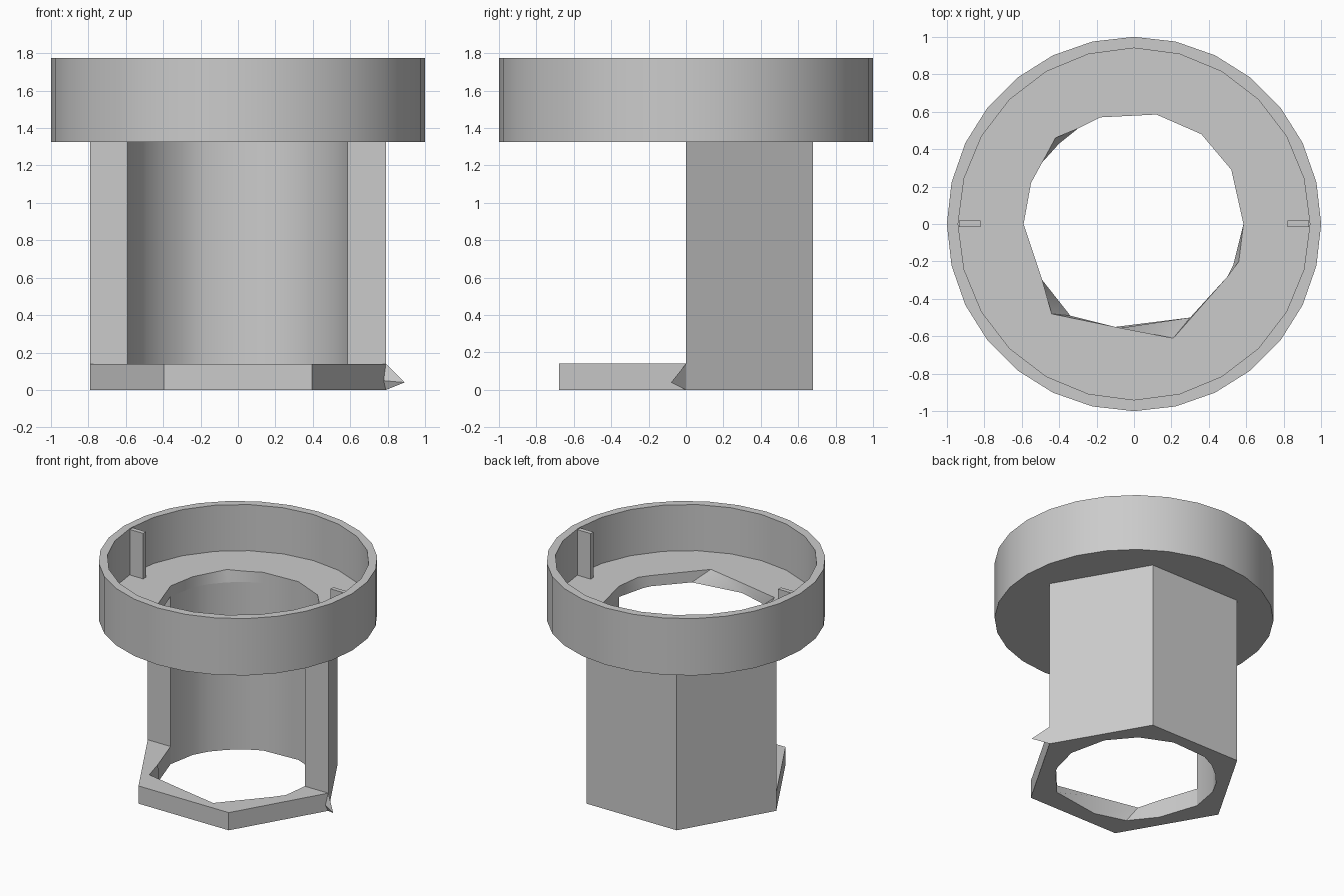
import bpy, bmesh, math

cube = bpy.data.objects.get("Cube")
if cube:
    bpy.data.objects.remove(cube, do_unlink=True)

grey = bpy.data.materials.new("plain grey")
grey.use_nodes = True
grey.diffuse_color = (0.6, 0.6, 0.6, 1)
grey.node_tree.nodes["Principled BSDF"].inputs["Base Color"].default_value = (0.6, 0.6, 0.6, 1)

FLANGE_Z, FLOOR_Z, TOP_Z, RING_Z = 1.325, 1.41, 1.775, 0.14
R = 0.79          # hexagon corner radius
H = 0.68          # hexagon half depth

# Bore outline: back arc from right to left, then the uneven front arcs
back_low = [(-.59, 0), (-.55, .22), (-.49, .33), (-.4, .43), (-.3, .51), (-.18, .57),
            (.12, .585), (.36, .48), (.52, .29), (.585, 0)]
back_high = [(-.42, .46) if p == (-.4, .43) else p for p in back_low]
front_high = [(.56, -.2), (.5, -.28), (.21, -.61), (-.1, -.55), (-.44, -.48), (-.49, -.3)]
front_low = [(.53, -.22), (.5, -.28), (.3, -.5), (-.1, -.56), (-.34, -.49), (-.49, -.3)]


def finish(name, bm, smooth=True):
    bmesh.ops.recalc_face_normals(bm, faces=bm.faces)
    mesh = bpy.data.meshes.new(name)
    bm.to_mesh(mesh)
    bm.free()
    mesh.materials.append(grey)
    obj = bpy.data.objects.new(name, mesh)
    bpy.context.collection.objects.link(obj)
    if smooth:
        bpy.ops.object.select_all(action='DESELECT')
        obj.select_set(True)
        bpy.context.view_layer.objects.active = obj
        bpy.ops.object.shade_smooth_by_angle(angle=math.radians(40))
    return obj


def loop(bm, points, z):
    return [bm.verts.new((x, y, z)) for x, y in points]


def wall(bm, a, b):
    for i in range(len(a)):
        j = (i + 1) % len(a)
        bm.faces.new((a[i], a[j], b[j], b[i]))


def annulus(bm, a, b):
    edges = [bm.edges.get((v[i - 1], v[i])) for v in (a, b) for i in range(len(v))]
    bmesh.ops.triangle_fill(bm, edges=edges, use_beauty=True, use_dissolve=False)


def prism(name, low, high, z0, z1, smooth=True):
    bm = bmesh.new()
    a, b = loop(bm, low, z0), loop(bm, high, z1)
    bm.faces.new(a)
    bm.faces.new(b)
    wall(bm, a, b)
    return finish(name, bm, smooth)


def circle(r, n, start=0.0):
    return [(r * math.cos(start + math.tau * i / n), r * math.sin(start + math.tau * i / n))
            for i in range(n)]


# Cup: outer wall, rim, inner wall, floor and central hole in one closed shell
bm = bmesh.new()
outer_low, outer_high = (loop(bm, circle(1, 28), z) for z in (FLANGE_Z, TOP_Z))
inner_high, inner_low = (loop(bm, circle(.94, 24), z) for z in (TOP_Z, FLOOR_Z))
hole_high = loop(bm, back_high + front_high, FLOOR_Z)
hole_low = loop(bm, back_low + front_low, FLANGE_Z)
wall(bm, outer_low, outer_high)
wall(bm, inner_high, inner_low)
wall(bm, hole_high, hole_low)
annulus(bm, outer_high, inner_high)
annulus(bm, inner_low, hole_high)
annulus(bm, outer_low, hole_low)
finish("cup", bm)

# Back half of the hexagonal body with the bore cut into it
hex_back = [(R, 0), (R / 2, H), (-R / 2, H), (-R, 0)]
half_shell = hex_back + back_low
prism("half_hex_body", half_shell, half_shell, 0, FLANGE_Z)

# Front half of the low base ring
hex_front = [(-R, 0), (-R / 2, -H), (R / 2, -H), (R, 0), (.585, 0)]
prism("base_ring_front", hex_front + front_low + [(-.59, 0)],
      hex_front + front_high + [(-.59, 0)], 0, RING_Z)

# Two upright keys inside the cup
for side, name in ((1, "left_key"), (-1, "right_key")):
    rib = [(side * x, y) for x, y in ((.82, -.015), (.935, -.015), (.935, .02), (.82, .02))]
    prism(name, rib, rib, FLOOR_Z - .01, TOP_Z - .005, smooth=False)

# Small thin spur on the left corner of the base
bm = bmesh.new()
v = [bm.verts.new(p) for p in ((R, 0, 0), (R, 0, RING_Z), (R - .012, -.02, .05), (.89, -.08, .04))]
for tri in ((0, 1, 2), (0, 1, 3), (1, 2, 3), (0, 2, 3)):
    bm.faces.new([v[i] for i in tri])
finish("corner_spur", bm, smooth=False)
